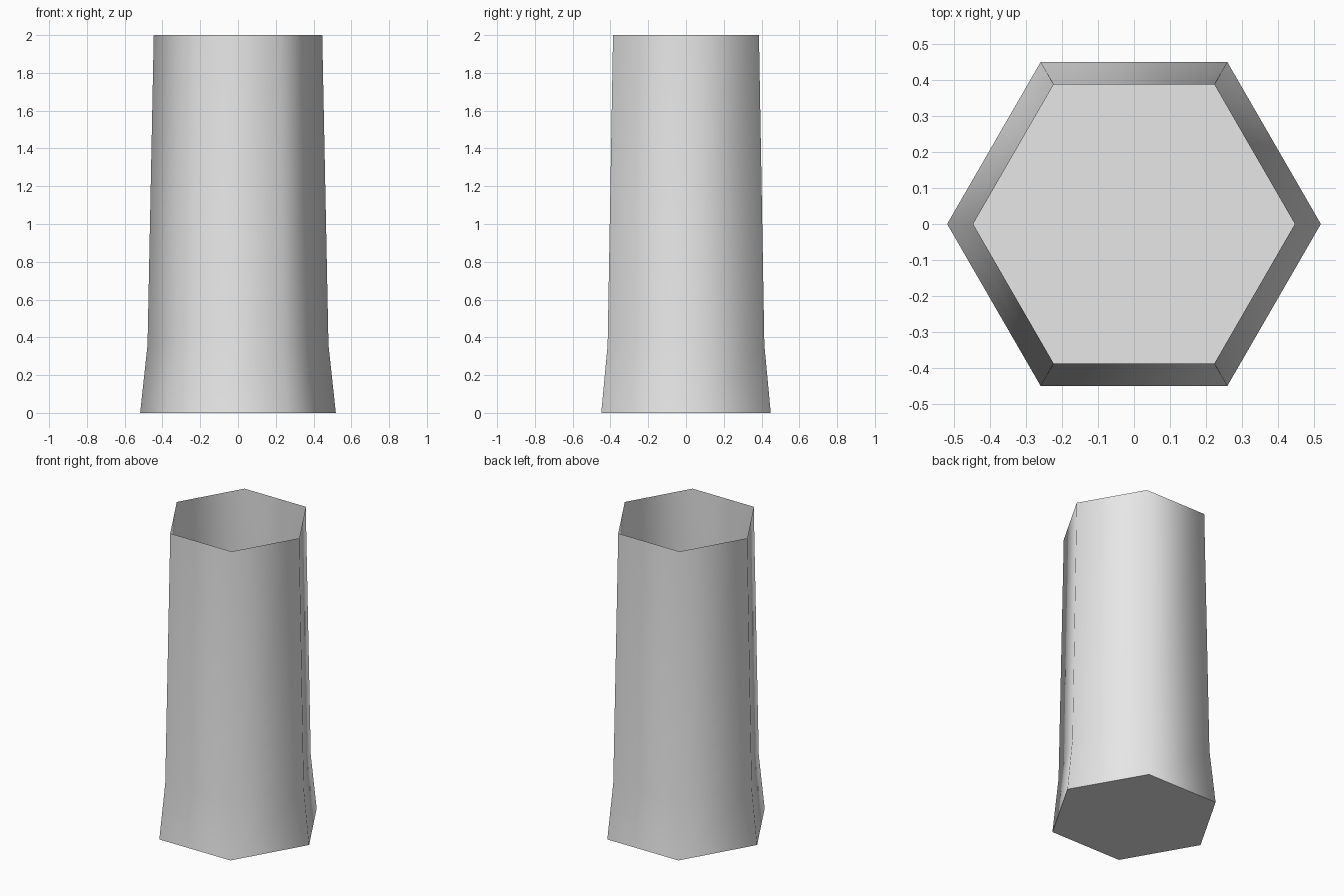
import bpy, bmesh, math

if "Cube" in bpy.data.objects:
    bpy.data.objects.remove(bpy.data.objects["Cube"])

SIDES = 6
# (height, corner radius) from the foot up: flared base, then a slow taper
PROFILE = [(0.0, 0.518), (0.36, 0.479), (2.0, 0.446)]

grey = bpy.data.materials.new("light grey")
grey.diffuse_color = (0.8, 0.8, 0.8, 1)
grey.use_nodes = True
grey.node_tree.nodes["Principled BSDF"].inputs["Base Color"].default_value = grey.diffuse_color

# Thin hexagonal tube, open at the top and closed by a floor
bm = bmesh.new()
rings = [[bm.verts.new((r * math.cos(math.tau * i / SIDES),
                        r * math.sin(math.tau * i / SIDES), z))
          for i in range(SIDES)] for z, r in PROFILE]
for low, high in zip(rings, rings[1:]):
    for i in range(SIDES):
        j = (i + 1) % SIDES
        bm.faces.new((low[i], low[j], high[j], high[i]))
bm.faces.new(rings[0][::-1])

mesh = bpy.data.meshes.new("hexagonal_tube")
bm.to_mesh(mesh)
bm.free()
mesh.materials.append(grey)
tube = bpy.data.objects.new("hexagonal_tube", mesh)
bpy.context.collection.objects.link(tube)

# Rounded shading around the walls, sharp edge at the floor
bpy.context.view_layer.objects.active = tube
tube.select_set(True)
bpy.ops.object.shade_smooth_by_angle(angle=math.radians(75))
